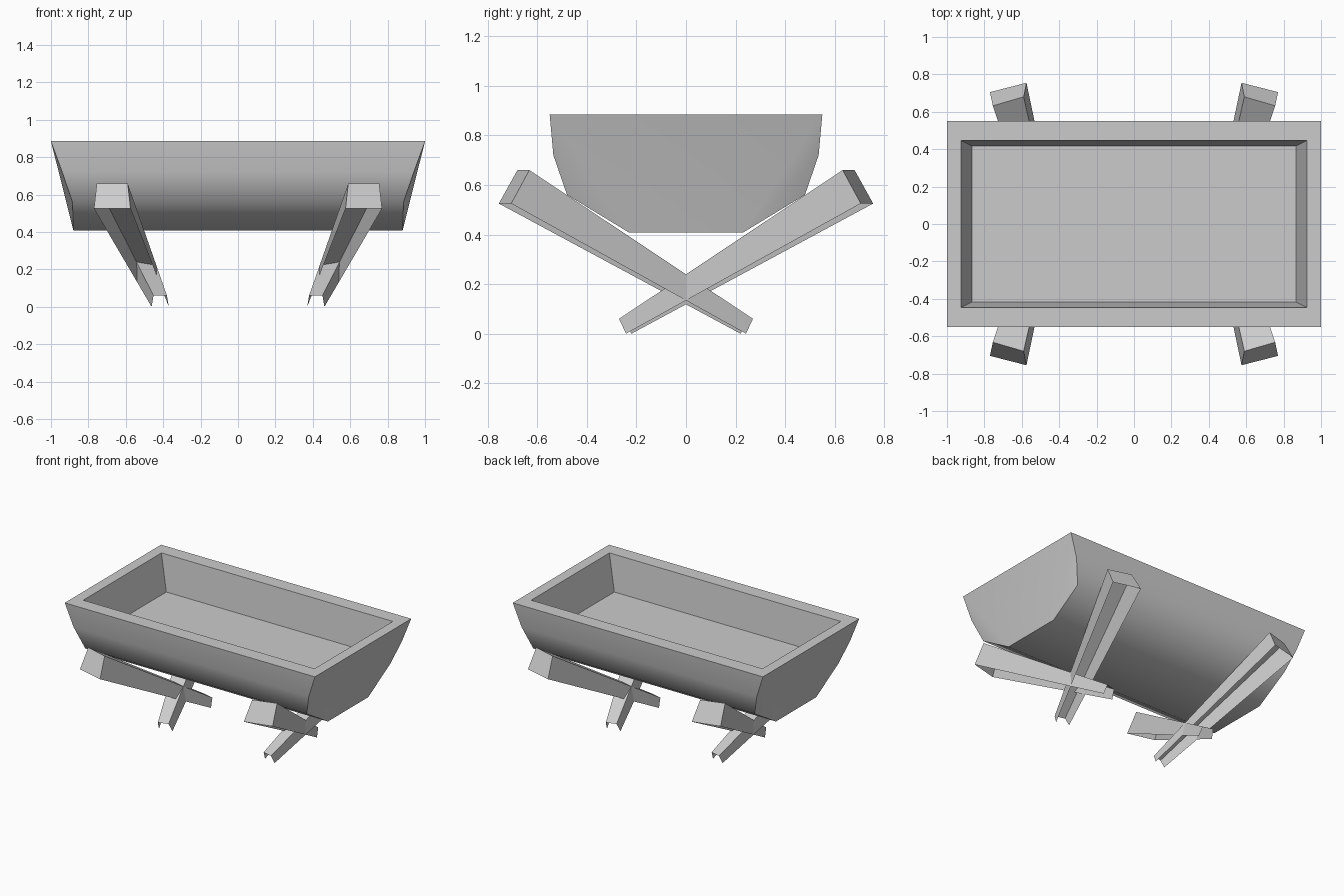
import bpy
import bmesh
import math

# Remove the default cube
if "Cube" in bpy.data.objects:
    bpy.data.objects.remove(bpy.data.objects["Cube"])

# Single plain grey for everything
grey = bpy.data.materials.new("plain_grey")
grey.use_nodes = True
colour = (0.6, 0.6, 0.6, 1)
grey.diffuse_color = colour
grey.node_tree.nodes["Principled BSDF"].inputs["Base Color"].default_value = colour


def finish(name, bm, recalc=True):
    """Turn a bmesh into a shaded object."""
    if recalc:
        bmesh.ops.recalc_face_normals(bm, faces=bm.faces)
    mesh = bpy.data.meshes.new(name)
    bm.to_mesh(mesh)
    bm.free()
    mesh.materials.append(grey)
    obj = bpy.data.objects.new(name, mesh)
    bpy.context.collection.objects.link(obj)
    bpy.ops.object.select_all(action='DESELECT')
    obj.select_set(True)
    bpy.context.view_layer.objects.active = obj
    bpy.ops.object.shade_smooth_by_angle(angle=math.radians(45))
    return obj


def rectangle(bm, x, y, z):
    return [bm.verts.new((sx * x, sy * y, z))
            for sx, sy in ((-1, -1), (1, -1), (1, 1), (-1, 1))]


def bridge(bm, a, b):
    n = len(a)
    for i in range(n):
        j = (i + 1) % n
        bm.faces.new((a[i], a[j], b[j], b[i]))


def build_trough():
    bm = bmesh.new()
    # Half profile from rim to keel: half length, half width, height
    half = [(1.0, 0.55, 0.885), (0.94, 0.535, 0.72),
            (0.885, 0.48, 0.56), (0.88, 0.23, 0.408)]
    section = [(x, -y, z) for x, y, z in half] + half[::-1]
    left = [bm.verts.new(p) for p in section]
    right = [bm.verts.new((-x, y, z)) for x, y, z in section]

    # Curved sides and flat underside
    for i in range(7):
        bm.faces.new((left[i], left[i + 1], right[i + 1], right[i]))

    # Sloping ends: a flat middle with folded side panels
    for end in (left, right):
        for ids in ((0, 3, 4, 7), (0, 1, 2, 3), (4, 5, 6, 7)):
            bm.faces.new([end[i] for i in ids])

    # Rim, cavity walls and floor
    outer = [right[0], left[0], left[7], right[7]]
    lip = rectangle(bm, 0.925, 0.447, 0.885)
    floor = rectangle(bm, 0.865, 0.417, 0.63)
    bridge(bm, outer, lip)
    bridge(bm, lip, floor)
    bm.faces.new(floor)
    return finish("trough", bm)


def build_leg(name, sx, sy):
    """Tapered channel, open underneath and at the foot."""
    bm = bmesh.new()
    head = [(0.575, 0.755, 0.525), (0.59, 0.68, 0.66),
            (0.755, 0.632, 0.66), (0.77, 0.705, 0.525)]
    foot = [(0.37, -0.22, 0.0), (0.38, -0.25, 0.06),
            (0.452, -0.27, 0.06), (0.462, -0.242, 0.0)]
    a, b = ([bm.verts.new((sx * x, sy * y, z)) for x, y, z in ring]
            for ring in (head, foot))
    faces = [bm.faces.new(a)]
    for i in range(3):
        faces.append(bm.faces.new((a[i + 1], a[i], b[i], b[i + 1])))
    # Mirrored copies keep their outer side facing outward
    if faces[2].calc_center_median().z and sx * sy < 0:
        bmesh.ops.reverse_faces(bm, faces=faces)
    bm.normal_update()
    if faces[2].normal.z < 0:
        bmesh.ops.reverse_faces(bm, faces=faces)
    return finish(name, bm, recalc=False)


build_trough()
for side, sx in (("left", 1), ("right", -1)):
    for end, sy in (("front", -1), ("back", 1)):
        build_leg(f"{end}_{side}_leg", sx, sy)
